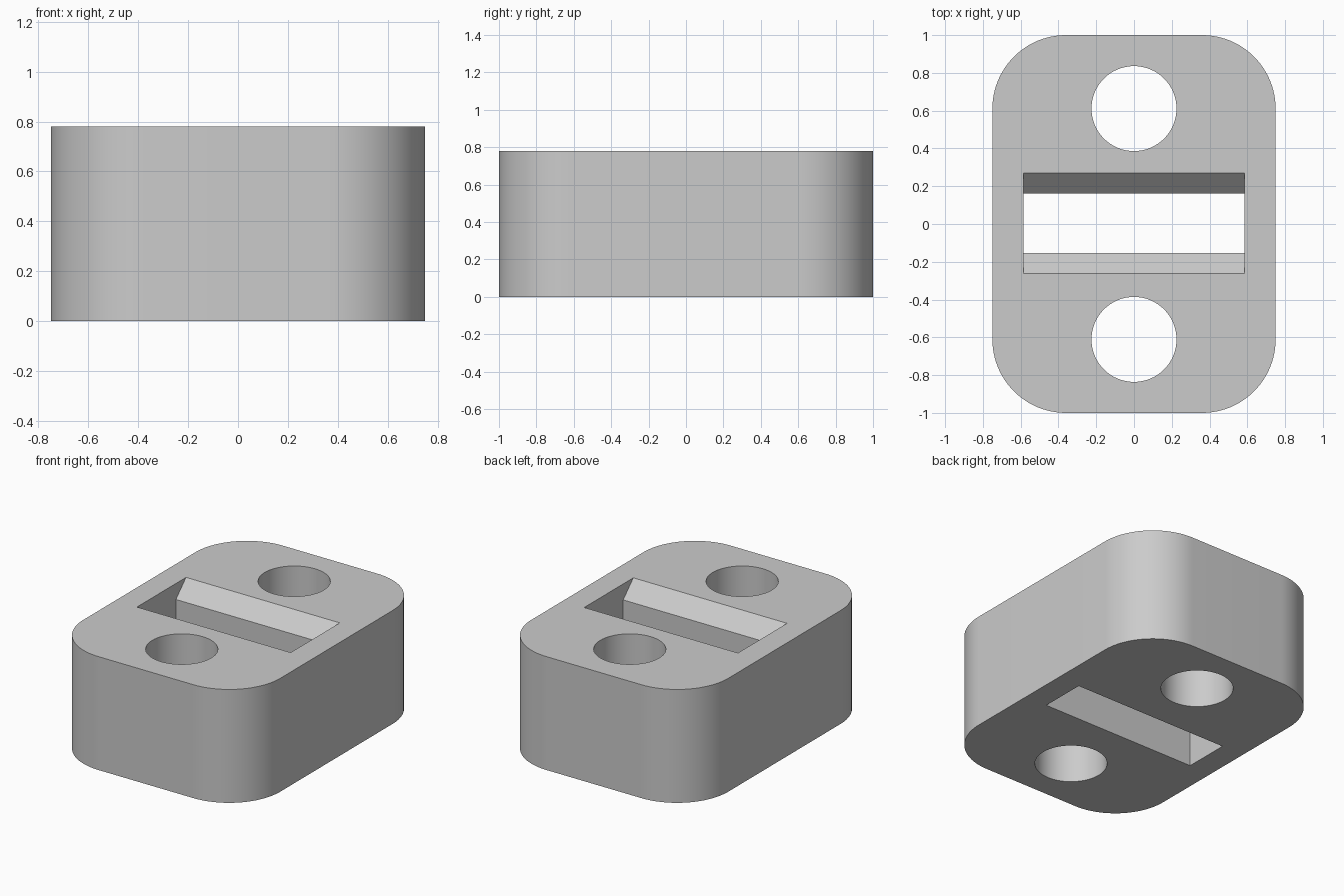
import bpy
import bmesh
import math

cube = bpy.data.objects.get("Cube")
if cube:
    bpy.data.objects.remove(cube, do_unlink=True)

WIDTH, LENGTH, HEIGHT = 1.5, 2.0, 0.78
CORNER, HOLE_RADIUS, HOLE_Y = 0.39, 0.225, 0.611
SLOT_X, SLOT_Y, CHAMFER = 0.585, 0.157, 0.11
SLOT_CENTRE = 0.004
OVER = 0.1  # how far cutters reach past the block

grey = bpy.data.materials.new("light grey")
grey.use_nodes = True
colour = (0.6, 0.6, 0.6, 1)
grey.diffuse_color = colour
grey.node_tree.nodes["Principled BSDF"].inputs["Base Color"].default_value = colour


def make_object(name, bm):
    bmesh.ops.recalc_face_normals(bm, faces=bm.faces)
    mesh = bpy.data.meshes.new(name)
    bm.to_mesh(mesh)
    bm.free()
    mesh.materials.append(grey)
    obj = bpy.data.objects.new(name, mesh)
    bpy.context.collection.objects.link(obj)
    return obj


def cut(target, cutter):
    cutter.hide_render = True
    mod = target.modifiers.new(cutter.name, 'BOOLEAN')
    mod.operation = 'DIFFERENCE'
    mod.solver = 'EXACT'
    mod.object = cutter
    bpy.context.view_layer.objects.active = target
    bpy.ops.object.modifier_apply(modifier=mod.name)
    bpy.data.objects.remove(cutter, do_unlink=True)


# Block with rounded vertical corners
bm = bmesh.new()
bmesh.ops.create_cube(bm, size=1)
bmesh.ops.scale(bm, vec=(WIDTH, LENGTH, HEIGHT), verts=bm.verts)
bmesh.ops.translate(bm, vec=(0, 0, HEIGHT / 2), verts=bm.verts)
uprights = [e for e in bm.edges
            if abs(e.verts[0].co.z - e.verts[1].co.z) > HEIGHT / 2]
bmesh.ops.bevel(bm, geom=uprights, offset=CORNER, offset_type='OFFSET',
                segments=24, profile=0.5, affect='EDGES')
block = make_object("mounting_block", bm)

# Round through holes, front and back
for side, label in ((-1, "front"), (1, "back")):
    bm = bmesh.new()
    bmesh.ops.create_cone(bm, cap_ends=True, segments=64, radius1=HOLE_RADIUS,
                          radius2=HOLE_RADIUS, depth=HEIGHT + 2 * OVER)
    bmesh.ops.translate(bm, vec=(0, side * HOLE_Y, HEIGHT / 2), verts=bm.verts)
    cut(block, make_object(label + "_hole_cutter", bm))

# Through slot whose long edges flare open at the top
bm = bmesh.new()
flare = SLOT_Y + CHAMFER + OVER
half = [(SLOT_Y, -OVER), (SLOT_Y, HEIGHT - CHAMFER), (flare, HEIGHT + OVER)]
section = half + [(-y, z) for y, z in reversed(half)]
face = bm.faces.new([bm.verts.new((-SLOT_X, y + SLOT_CENTRE, z))
                     for y, z in section])
swept = bmesh.ops.extrude_face_region(bm, geom=[face])["geom"]
bmesh.ops.translate(bm, vec=(2 * SLOT_X, 0, 0),
                    verts=[v for v in swept if isinstance(v, bmesh.types.BMVert)])
cut(block, make_object("slot_cutter", bm))

# Smooth the curved walls, keep the rims sharp
bpy.ops.object.select_all(action='DESELECT')
block.select_set(True)
bpy.context.view_layer.objects.active = block
bpy.ops.object.shade_smooth_by_angle(angle=math.radians(30))
